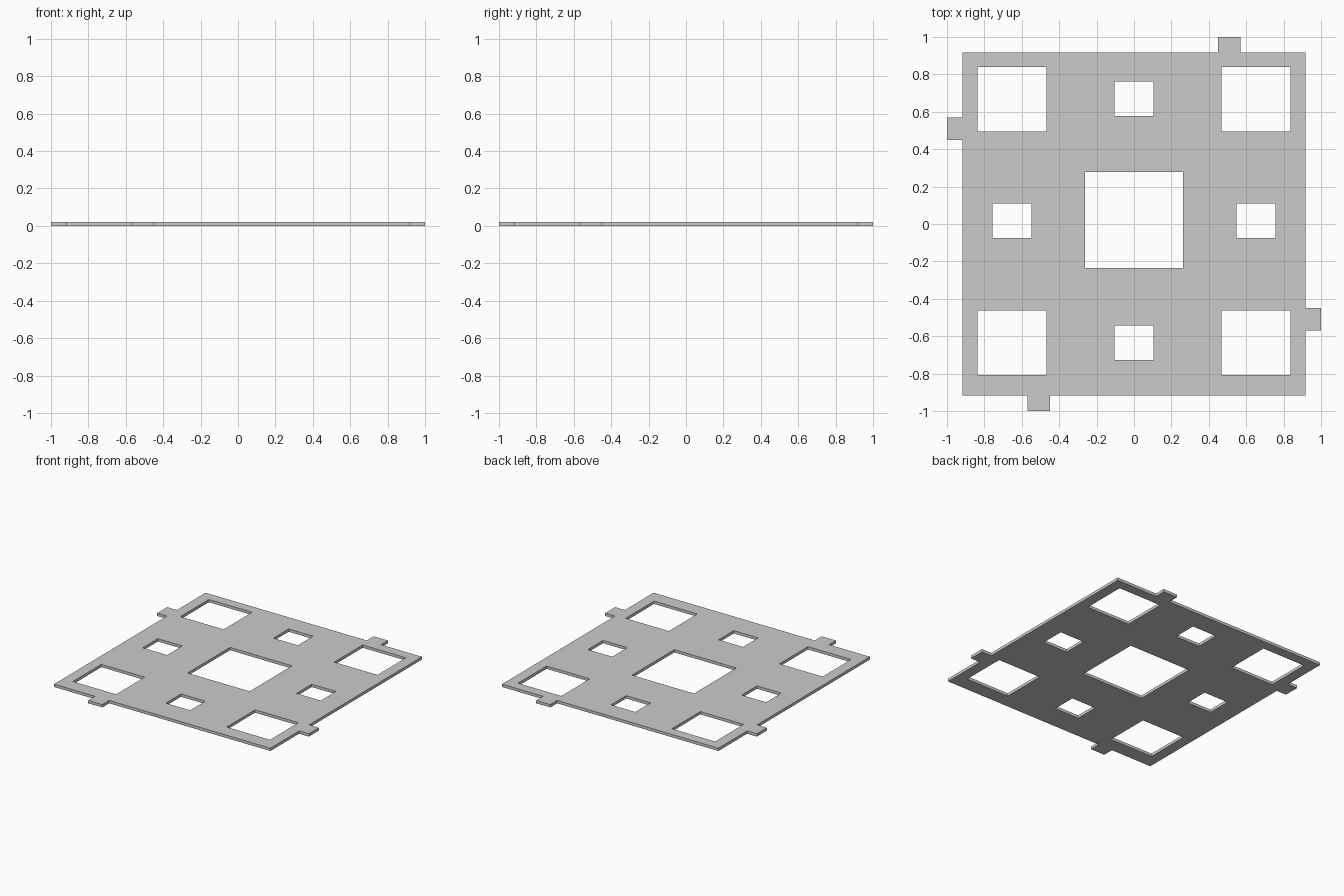
import bpy

if "Cube" in bpy.data.objects:
    bpy.data.objects.remove(bpy.data.objects["Cube"])

EDGE = 0.917        # half width of the plate
THICK = 0.022
HOLE_Y = 0.017      # all holes sit slightly behind centre

curve = bpy.data.curves.new("perforated_plate", 'CURVE')
curve.dimensions = '2D'
curve.fill_mode = 'BOTH'
curve.extrude = THICK / 2


def loop(points):
    """Closed straight-sided outline."""
    s = curve.splines.new('POLY')
    s.points.add(len(points) - 1)
    for p, (x, y) in zip(s.points, points):
        p.co = (x, y, 0, 1)
    s.use_cyclic_u = True


def hole(cx, cy, w, h):
    cy += HOLE_Y
    loop([(cx - w / 2, cy - h / 2), (cx - w / 2, cy + h / 2),
          (cx + w / 2, cy + h / 2), (cx + w / 2, cy - h / 2)])


# Outer outline: one side with its locating tab, turned four times
side = [(-EDGE, -EDGE), (-0.57, -EDGE), (-0.57, -1), (-0.45, -1), (-0.45, -EDGE)]
outline = []
for _ in range(4):
    outline += side
    side = [(-y, x) for x, y in side]
loop(outline)

# Centre opening, corner openings and small mid-side openings
hole(0, 0.005, 0.526, 0.513)
for sx in (-1, 1):
    for sy in (-1, 1):
        hole(sx * 0.652, sy * 0.651, 0.367, 0.345)
    hole(sx * 0.652, 0, 0.207, 0.184)
    hole(0, sx * 0.652, 0.207, 0.184)

plate = bpy.data.objects.new("perforated_plate", curve)
plate.location.z = THICK / 2
bpy.context.collection.objects.link(plate)

# Turn the filled profile into a flat-shaded solid
bpy.context.view_layer.objects.active = plate
plate.select_set(True)
bpy.ops.object.convert(target='MESH')
bpy.ops.object.mode_set(mode='EDIT')
bpy.ops.mesh.select_all(action='SELECT')
bpy.ops.mesh.remove_doubles(threshold=0.0005)
bpy.ops.mesh.normals_make_consistent(inside=False)
bpy.ops.object.mode_set(mode='OBJECT')
bpy.ops.object.shade_flat()
